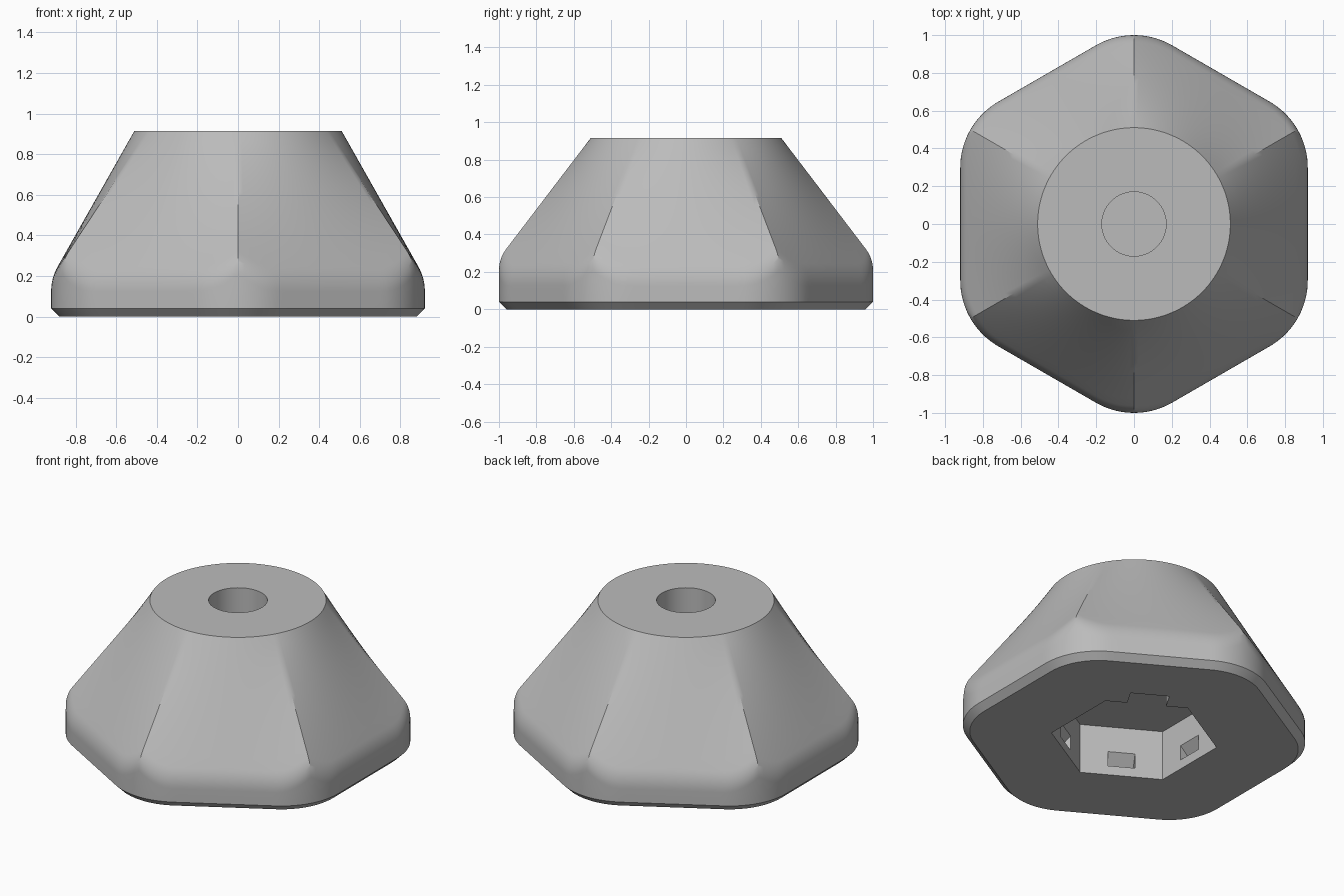
import bpy, bmesh
from math import sin, cos, tan, pi, radians, sqrt
from mathutils import Vector, Matrix

if "Cube" in bpy.data.objects:
    bpy.data.objects.remove(bpy.data.objects["Cube"], do_unlink=True)

APOTHEM, CORNER_R = 0.92, 0.403      # rounded hexagonal footprint
TOP_Z, TOP_R = 0.915, 0.51           # round top
LOFT_Z, FILLET = 0.19, 0.065
CHAMFER = 0.04
HOLE_R, HOLE_Z = 0.17, 0.45
POCKET_R, POCKET_Z = 0.485, 0.32
COLUMNS = 192
C30 = cos(pi / 6)

grey = bpy.data.materials.new("plain grey")
grey.use_nodes = True
grey.diffuse_color = (0.5, 0.5, 0.5, 1)
grey.node_tree.nodes["Principled BSDF"].inputs["Base Color"].default_value = (0.5, 0.5, 0.5, 1)


def make_object(name, bm):
    bmesh.ops.recalc_face_normals(bm, faces=bm.faces)
    mesh = bpy.data.meshes.new(name)
    bm.to_mesh(mesh)
    bm.free()
    mesh.materials.append(grey)
    obj = bpy.data.objects.new(name, mesh)
    bpy.context.collection.objects.link(obj)
    return obj


def from_flat(angle):
    """Angle away from the nearest hexagon side's normal."""
    return abs((angle + pi / 6) % (pi / 3) - pi / 6)


def rounded_hex(angle, inset=0.0):
    a, r = APOTHEM - inset, CORNER_R - inset
    phi = from_flat(angle)
    if a * tan(phi) <= (a - r) * tan(pi / 6):
        return a / cos(phi)
    c, d = (a - r) / C30, pi / 6 - phi
    return c * cos(d) + sqrt(r * r - (c * sin(d)) ** 2)


def column(angle):
    """Radius and height up the outside, then down the hole."""
    outer = rounded_hex(angle)
    sharp = APOTHEM / cos(from_flat(angle))
    top, foot = Vector((TOP_R, TOP_Z)), Vector((sharp, LOFT_Z))
    meet = foot.lerp(top, (sharp - outer) / (sharp - TOP_R))
    start = meet - Vector((0, FILLET))
    end = meet + (top - meet).normalized() * FILLET
    points = [Vector((rounded_hex(angle, CHAMFER), 0)), Vector((outer, CHAMFER))]
    for i in range(9):
        t = i / 8
        points.append(start.lerp(meet, t).lerp(meet.lerp(end, t), t))
    points += [end.lerp(top, i / 12) for i in range(1, 13)]
    points += [Vector((HOLE_R, TOP_Z)), Vector((HOLE_R, HOLE_Z))]
    return points


# Body: hexagon blended into a circle, with a blind hole in the top
bm = bmesh.new()
columns = []
for i in range(COLUMNS):
    ang = 2 * pi * i / COLUMNS
    columns.append([bm.verts.new((p.x * cos(ang), p.x * sin(ang), p.y)) for p in column(ang)])
for a, b in zip(columns, columns[1:] + columns[:1]):
    for j in range(len(a) - 1):
        bm.faces.new((a[j], b[j], b[j + 1], a[j + 1]))
bm.faces.new([c[0] for c in columns])
bm.faces.new([c[-1] for c in columns])
body = make_object("tapered_foot", bm)


def prism(name, profile, half, matrix):
    """Extrude a profile drawn in x and z along y."""
    bm = bmesh.new()
    ends = [[bm.verts.new((u, s * half, z)) for u, z in profile] for s in (-1, 1)]
    for end in ends:
        bm.faces.new(end)
    n = len(profile)
    for i in range(n):
        k = (i + 1) % n
        bm.faces.new((ends[0][i], ends[0][k], ends[1][k], ends[1][i]))
    bm.transform(matrix)
    return make_object(name, bm)


# Hexagonal pocket in the underside
bm = bmesh.new()
bmesh.ops.create_cone(bm, cap_ends=True, segments=6, radius1=POCKET_R, radius2=POCKET_R,
                      depth=2 * POCKET_Z, matrix=Matrix.Rotation(pi / 6, 4, "Z"))
# Make sure that the corners lie on the y axis
if max(v.co.y for v in bm.verts) < POCKET_R * 0.95:
    bm.transform(Matrix.Rotation(pi / 6, 4, "Z"))
cutters = [make_object("pocket_cutter", bm)]

# Snap recesses in the pocket walls, and one pry notch at the rim
RECESS = [(-0.05, 0.06), (0.07, 0.06), (0.07, 0.085), (0, 0.155), (-0.05, 0.155)]
NOTCH = [(-0.05, -0.05), (0.179, -0.05), (-0.05, 0.129)]
for deg in range(0, 360, 60):
    place = Matrix.Rotation(radians(deg), 4, "Z") @ Matrix.Translation((POCKET_R * C30, 0, 0))
    if deg == 60:
        cutters.append(prism("notch_cutter", NOTCH, 0.114, place))
    else:
        cutters.append(prism("recess_cutter", RECESS, 0.08, place))

bpy.ops.object.select_all(action="DESELECT")
body.select_set(True)
bpy.context.view_layer.objects.active = body
for cutter in cutters:
    cutter.hide_render = True
    mod = body.modifiers.new("cut", "BOOLEAN")
    mod.operation, mod.solver, mod.object = "DIFFERENCE", "EXACT", cutter
    bpy.ops.object.modifier_apply(modifier=mod.name)
    bpy.data.objects.remove(cutter, do_unlink=True)

bpy.ops.object.shade_smooth_by_angle(angle=radians(30))
